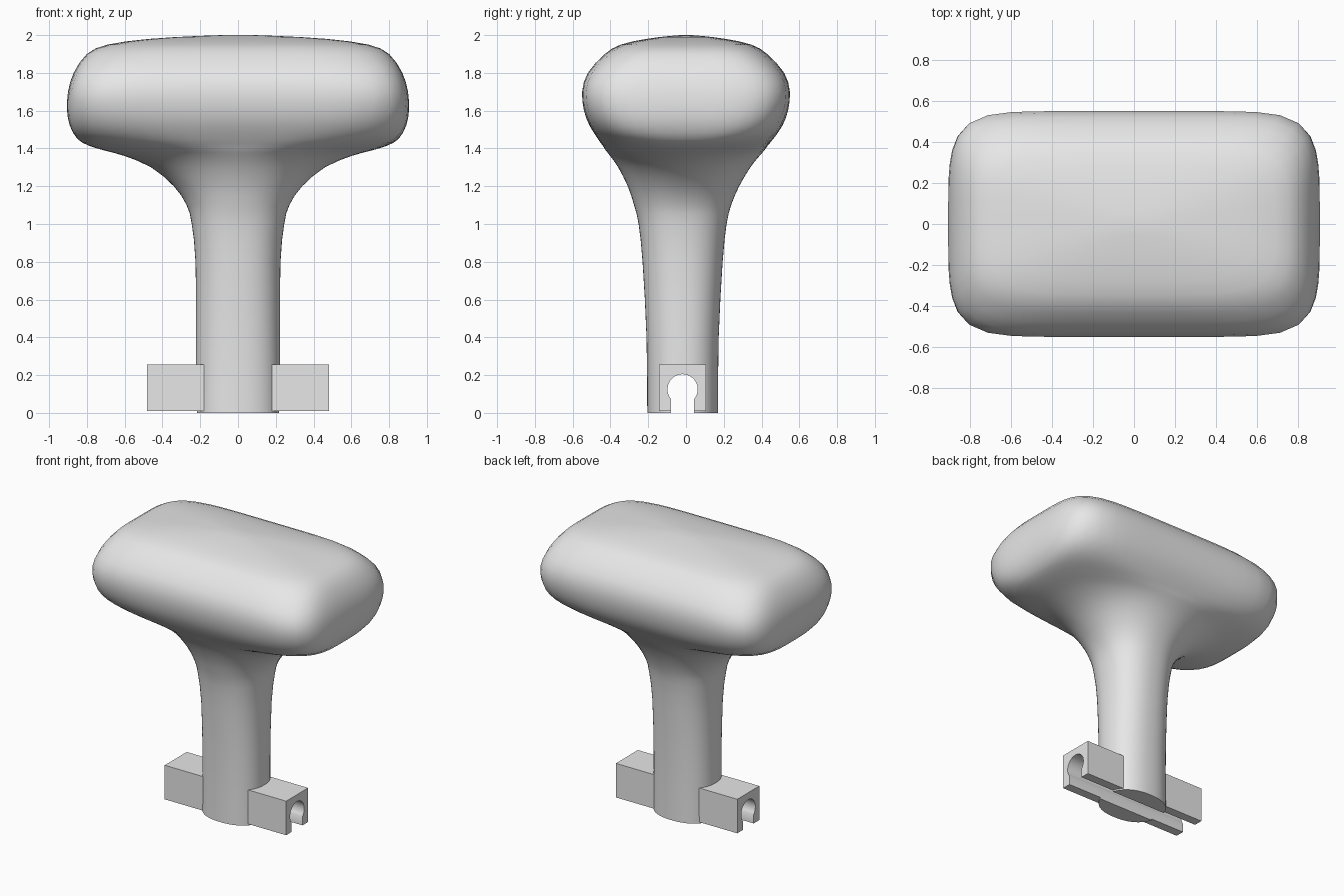
import bpy, bmesh
from math import sin, cos, pi, radians

cube = bpy.data.objects.get("Cube")
if cube:
    bpy.data.objects.remove(cube, do_unlink=True)

grey = bpy.data.materials.new("light_grey")
grey.use_nodes = True
grey.diffuse_color = (0.8, 0.8, 0.8, 1)
grey.node_tree.nodes["Principled BSDF"].inputs["Base Color"].default_value = (0.8, 0.8, 0.8, 1)

CENTRE_Y = -0.018   # the stem and the crossbar sit slightly forward
SEGMENTS = 64


def make_object(name, bm):
    bmesh.ops.recalc_face_normals(bm, faces=bm.faces)
    mesh = bpy.data.meshes.new(name)
    bm.to_mesh(mesh)
    bm.free()
    mesh.materials.append(grey)
    obj = bpy.data.objects.new(name, mesh)
    bpy.context.collection.objects.link(obj)
    return obj


def loft(name, rings):
    """Skin closed rings of points and cap both ends."""
    bm = bmesh.new()
    loops = [[bm.verts.new(p) for p in ring] for ring in rings]
    for low, high in zip(loops, loops[1:]):
        for i in range(len(low)):
            j = (i + 1) % len(low)
            bm.faces.new((low[i], low[j], high[j], high[i]))
    bm.faces.new(loops[0][::-1])
    bm.faces.new(loops[-1])
    return make_object(name, bm)


def prism(name, profile, half_length):
    """Extrude a (y, z) profile along x."""
    return loft(name, [[(x, y, z) for y, z in profile] for x in (-half_length, half_length)])


def section(z, half_x, half_y, power):
    """Rounded rectangle whose ends bow a little more than its sides."""
    end_power = min(power, 4.5)
    shift = CENTRE_Y * max(0, min(1, (1.5 - z) / 0.4))
    ring = []
    for i in range(SEGMENTS):
        a = 2 * pi * i / SEGMENTS
        u, v = cos(a), sin(a)
        near, far = 0.5, 1.5
        for _ in range(24):
            r = (near + far) / 2
            if abs(r * u) ** power + abs(r * v) ** end_power < 1:
                near = r
            else:
                far = r
        ring.append((half_x * r * u, half_y * r * v + shift, z))
    return ring


def smooth_rows(rows, steps):
    """Catmull-Rom interpolation between the key sections."""
    out = []
    for k in range(len(rows) - 1):
        quad = (rows[max(k - 1, 0)], rows[k], rows[k + 1], rows[min(k + 2, len(rows) - 1)])
        for s in range(steps):
            t = s / steps
            out.append([b + t / 2 * (c - a + t * (2*a - 5*b + 4*c - d + t * (3*(b - c) + d - a)))
                        for a, b, c, d in zip(*quad)])
    return out + [rows[-1]]


# Handle: height, half width, half depth, squareness
key_sections = [
    (0, .225, .187, 2.3), (.4, .222, .191, 2.3), (.8, .225, .212, 2.3),
    (1, .245, .233, 2.3), (1.1, .272, .257, 2.2), (1.2, .34, .295, 2.1),
    (1.3, .46, .35, 2), (1.36, .6, .395, 2), (1.39, .71, .42, 2.2),
    (1.415, .79, .437, 2.7), (1.45, .85, .464, 3.7), (1.52, .89, .51, 5.5),
    (1.6, .905, .54, 7), (1.7, .9, .55, 8), (1.8, .87, .52, 7),
    (1.9, .8, .43, 5.5), (1.95, .69, .345, 4.5), (1.98, .47, .21, 3.5),
    (1.995, .22, .09, 3), (2, .08, .03, 2.5),
]
handle = loft("handle", [section(*row) for row in smooth_rows(key_sections, 2)])

# Crossbar through the foot of the stem
left, right = CENTRE_Y - .125, CENTRE_Y + .125
crossbar = prism("crossbar", [(left, .01), (right, .01), (right, .255), (left, .255)], .483)

# Keyhole channel running the whole length of the crossbar
start = radians(-40)
sweep = pi - 2 * start
arc = [(CENTRE_Y + .08 * cos(start + sweep * i / 24), .125 + .08 * sin(start + sweep * i / 24))
       for i in range(25)]
slot = [(arc[-1][0], -.1), (arc[0][0], -.1)]
cutter = prism("channel_cutter", arc + slot, .7)
cutter.hide_render = True

for obj in (handle, crossbar):
    cut = obj.modifiers.new("channel", 'BOOLEAN')
    cut.operation = 'DIFFERENCE'
    cut.solver = 'EXACT'
    cut.object = cutter
    bpy.ops.object.select_all(action='DESELECT')
    obj.select_set(True)
    bpy.context.view_layer.objects.active = obj
    bpy.ops.object.modifier_apply(modifier=cut.name)
    bpy.ops.object.shade_smooth_by_angle(angle=radians(35))

bpy.data.objects.remove(cutter, do_unlink=True)
